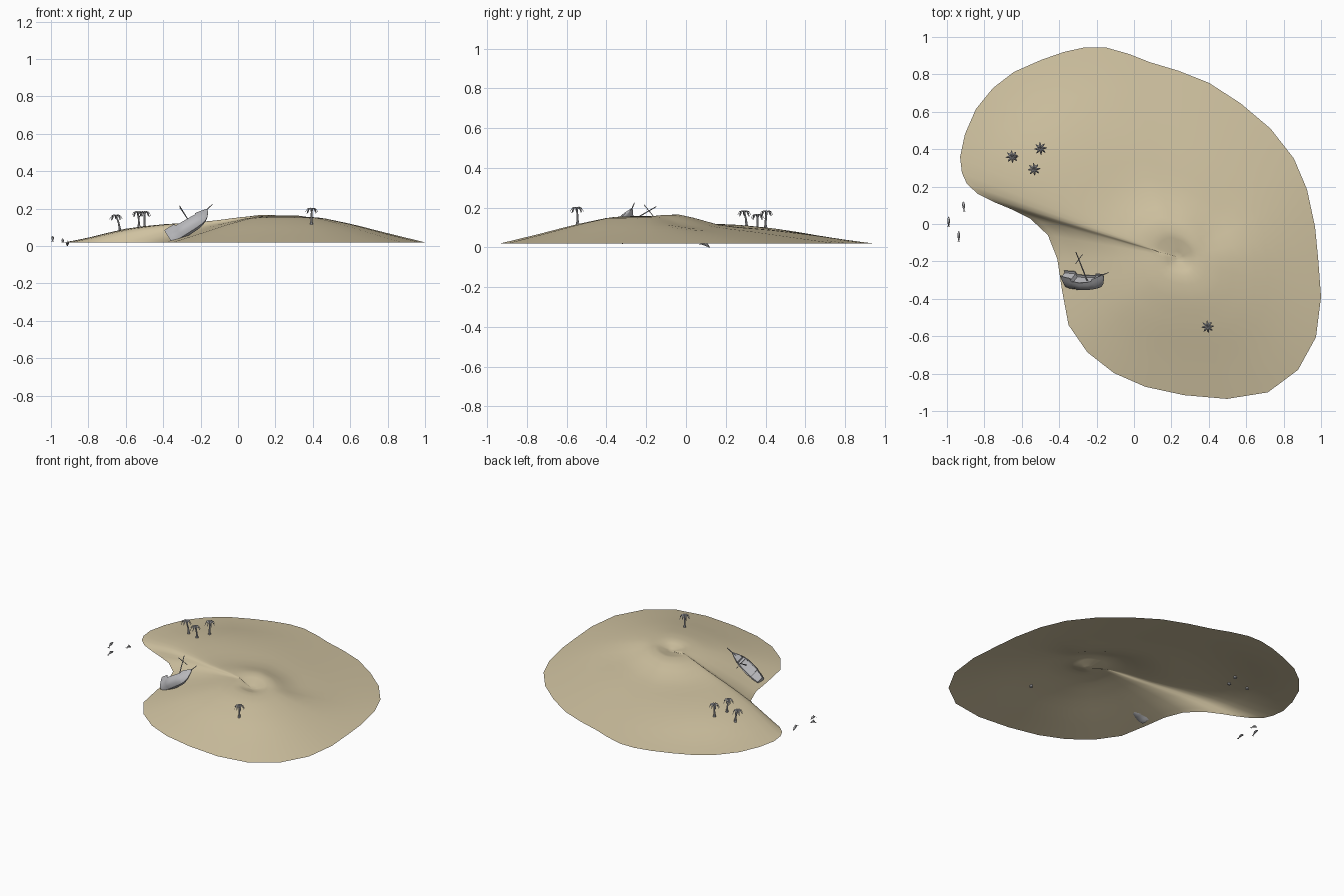
import bpy, bmesh, math
from mathutils import Vector, Matrix

if "Cube" in bpy.data.objects:
    bpy.data.objects.remove(bpy.data.objects["Cube"])


def material(name, rgb):
    m = bpy.data.materials.new(name)
    m.diffuse_color = (*rgb, 1)
    m.use_nodes = True
    m.node_tree.nodes["Principled BSDF"].inputs["Base Color"].default_value = m.diffuse_color
    return m


SAND = material("sand", (0.64, 0.55, 0.36))
GREY = material("weathered grey", (0.48, 0.48, 0.50))


def finish(bm, name, mat, matrix=None, angle=40, fix=True):
    if fix:
        bmesh.ops.recalc_face_normals(bm, faces=bm.faces)
    me = bpy.data.meshes.new(name)
    bm.to_mesh(me)
    bm.free()
    me.materials.append(mat)
    ob = bpy.data.objects.new(name, me)
    bpy.context.collection.objects.link(ob)
    if matrix:
        ob.matrix_world = matrix
    bpy.ops.object.select_all(action='DESELECT')
    ob.select_set(True)
    bpy.context.view_layer.objects.active = ob
    bpy.ops.object.shade_smooth_by_angle(angle=math.radians(angle))
    return ob


def loft(bm, rings):
    """Skin closed rings of points and cap both ends."""
    loops = [[bm.verts.new(p) for p in r] for r in rings]
    for a, b in zip(loops, loops[1:]):
        n = len(a)
        for i in range(n):
            bm.faces.new((a[i], a[(i + 1) % n], b[(i + 1) % n], b[i]))
    bm.faces.new(loops[0])
    bm.faces.new(loops[-1])


def rod(bm, a, b, r1, r2, sides=6):
    a, b = Vector(a), Vector(b)
    q = (b - a).to_track_quat('Z', 'Y')
    ring = lambda c, r: [c + q @ Vector((r * math.cos(t), r * math.sin(t), 0))
                         for t in (2 * math.pi * i / sides for i in range(sides))]
    loft(bm, [ring(a, r1), ring(b, r2)])


def interp(table, s):
    for (s0, z0), (s1, z1) in zip(table, table[1:]):
        if s <= s1:
            return z0 + (z1 - z0) * (s - s0) / (s1 - s0)
    return table[-1][1]


# Island: open shell, rings shrinking from the shoreline to a small crater
SHORE = [(-.26, .945), (-.155, .945), (-.03, .91), (.085, .865), (.235, .82), (.40, .755),
         (.57, .645), (.73, .51), (.855, .35), (.925, .185), (.968, -.015), (.985, -.19),
         (1.0, -.39), (.973, -.605), (.877, -.78), (.716, -.90), (.497, -.935), (.267, -.915),
         (.06, -.87), (-.107, -.797), (-.25, -.685), (-.35, -.54), (-.385, -.353),
         (-.41, -.187), (-.46, -.06), (-.556, .03), (-.658, .08), (-.75, .118), (-.834, .16),
         (-.893, .214), (-.92, .273), (-.93, .358), (-.904, .48), (-.845, .615),
         (-.754, .727), (-.642, .813), (-.497, .877), (-.374, .92)]
CX, CY = .24, -.18
SOUTH = [(0, .132), (.06, .142), (.13, .157), (.22, .155), (.3, .147), (.5, .115), (.75, .066), (1, .02)]
NORTH = [(0, .132), (.06, .147), (.13, .164), (.2, .146), (.3, .112), (.4, .094), (.5, .085), (.75, .052), (1, .02)]


def ground(x, y, s, rise):
    w = min(1, max(0, rise / .8))
    w = w * w * (3 - 2 * w)
    z = interp(SOUTH, s) * (1 - w) + interp(NORTH, s) * w
    bump = .035 * math.exp(-((x + .48) ** 2 + (y - .33) ** 2) / (2 * .28 ** 2))
    return z + bump * min(1, (1 - s) / .25)


bm = bmesh.new()
rings = []
for s in (1, .94, .87, .8, .72, .63, .54, .46, .38, .3, .24, .19, .13, .095, .06, .03):
    ring = []
    for px, py in reversed(SHORE):
        dx, dy = px - CX, py - CY
        x, y = CX + dx * s, CY + dy * s
        ring.append(bm.verts.new((x, y, ground(x, y, s, dy / math.hypot(dx, dy)))))
    rings.append(ring)
n = len(SHORE)
for a, b in zip(rings, rings[1:]):
    for i in range(n):
        j = (i + 1) % n
        bm.faces.new((a[i], a[j], b[j], b[i]))
tip = bm.verts.new((CX, CY, .131))
for i in range(n):
    bm.faces.new((rings[-1][i], rings[-1][(i + 1) % n], tip))
finish(bm, "island", SAND, angle=60, fix=False)

# Wrecked ship: local x forward, z up, then pitched and rolled onto the beach
p, r = math.radians(32), math.radians(55)
f = Vector((math.cos(p), 0, math.sin(p)))
u0 = Vector((-math.sin(p), 0, math.cos(p)))
u = u0 * math.cos(r) + Vector((0, math.sin(r), 0))
side = u.cross(f)
SHIP = Matrix((f, side, u)).transposed().to_4x4()
SHIP.translation = (-.26, -.31, .105)

# Hull stations: x, half beam, keel height, rail height
STATIONS = [(-.125, .024, -.035, .058), (-.10, .030, -.043, .052), (-.065, .034, -.046, .046),
            (-.06, .035, -.046, .026), (-.02, .037, -.046, .020), (.03, .035, -.045, .020),
            (.06, .030, -.042, .025), (.065, .029, -.041, .036), (.09, .020, -.032, .041),
            (.11, .011, -.012, .045), (.128, .003, .028, .049)]


def hull_ring(x, b, k, t):
    h = t - k
    half = [(b * .8, t - .012), (b * .85, t), (b, t), (b * 1.04, t - h * .3),
            (b * .92, k + h * .4), (b * .6, k + h * .14)]
    return ([Vector((x, y, z)) for y, z in half] + [Vector((x, 0, k))]
            + [Vector((x, -y, z)) for y, z in reversed(half)])


bm = bmesh.new()
loft(bm, [hull_ring(*st) for st in STATIONS])
finish(bm, "ship_hull", GREY, SHIP)

bm = bmesh.new()
rod(bm, (.015, 0, 0), (.01, 0, .195), .004, .0025)          # mast
rod(bm, (.014, -.042, .15), (.014, .042, .15), .002, .002)   # yard
rod(bm, (.10, 0, .036), (.168, 0, .062), .004, .002)         # bowsprit
finish(bm, "ship_mast_and_spars", GREY, SHIP)


# Palms: flared leaning trunk with eight drooping leaves
def palm(name, base, lean, height):
    bm = bmesh.new()
    rings = []
    for t, rad in ((-.12, .011), (.05, .009), (.25, .006), (.6, .005), (1, .0045)):
        c = Vector((lean[0] * t * t, lean[1] * t * t, height * t))
        rings.append([c + Vector((rad * math.cos(a), rad * math.sin(a), 0))
                      for a in (math.tau * i / 7 for i in range(7))])
    loft(bm, rings)
    top = Vector((lean[0], lean[1], height))
    for i in range(8):
        a = math.tau * i / 8 + .1
        out, across = Vector((math.cos(a), math.sin(a), 0)), Vector((-math.sin(a), math.cos(a), 0))
        drop = .006 * (i % 2)
        leaf = []
        for d, w, z in ((0, .002, 0), (.012, .006, .008), (.024, .005, .003), (.034, .0008, -.014 - drop)):
            c = top + out * d + Vector((0, 0, z))
            leaf.append([c + across * w - Vector((0, 0, .003)), c + Vector((0, 0, .001)),
                         c - across * w - Vector((0, 0, .003))])
        loft(bm, leaf)
    finish(bm, name, GREY, Matrix.Translation(base))


for i, (base, lean, h) in enumerate([((-.632, .36, .078), (-.02, 0), .082),
                                     ((-.53, .305, .098), (-.004, -.012), .08),
                                     ((-.50, .40, .092), (0, .004), .086),
                                     ((.392, -.545, .113), (.002, -.004), .083)]):
    palm(f"palm_{i + 1}", base, lean, h)


# Sea animals leaping beside the cove: spindle body, back fin, tail fluke
def swimmer(name, centre, tilt, turn):
    bm = bmesh.new()
    body = []
    for y, rad in ((.026, .0015), (.019, .005), (.008, .0075), (-.004, .007), (-.016, .004), (-.024, .0018)):
        z = -12 * y * y
        body.append([Vector((rad * math.cos(a), y, z + rad * math.sin(a)))
                     for a in (math.tau * i / 8 for i in range(8))])
    loft(bm, body)
    for tri in ([(0, .006, .005), (0, -.005, .005), (0, -.006, .013)],
                [(0, -.021, -.005), (.008, -.029, -.009), (-.008, -.029, -.009)]):
        off = Vector((.0008, 0, 0)) if tri[1][0] == 0 else Vector((0, 0, .0008))
        loft(bm, [[Vector(q) + off for q in tri], [Vector(q) - off for q in tri]])
    m = (Matrix.Translation(centre) @ Matrix.Rotation(turn, 4, 'Z') @ Matrix.Rotation(tilt, 4, 'X'))
    finish(bm, name, GREY, m)


swimmer("swimmer_1", (-.991, .012, .043), .35, 0)
swimmer("swimmer_2", (-.937, -.065, .03), .05, 0)
swimmer("swimmer_3", (-.911, .097, .016), -.3, .1)
